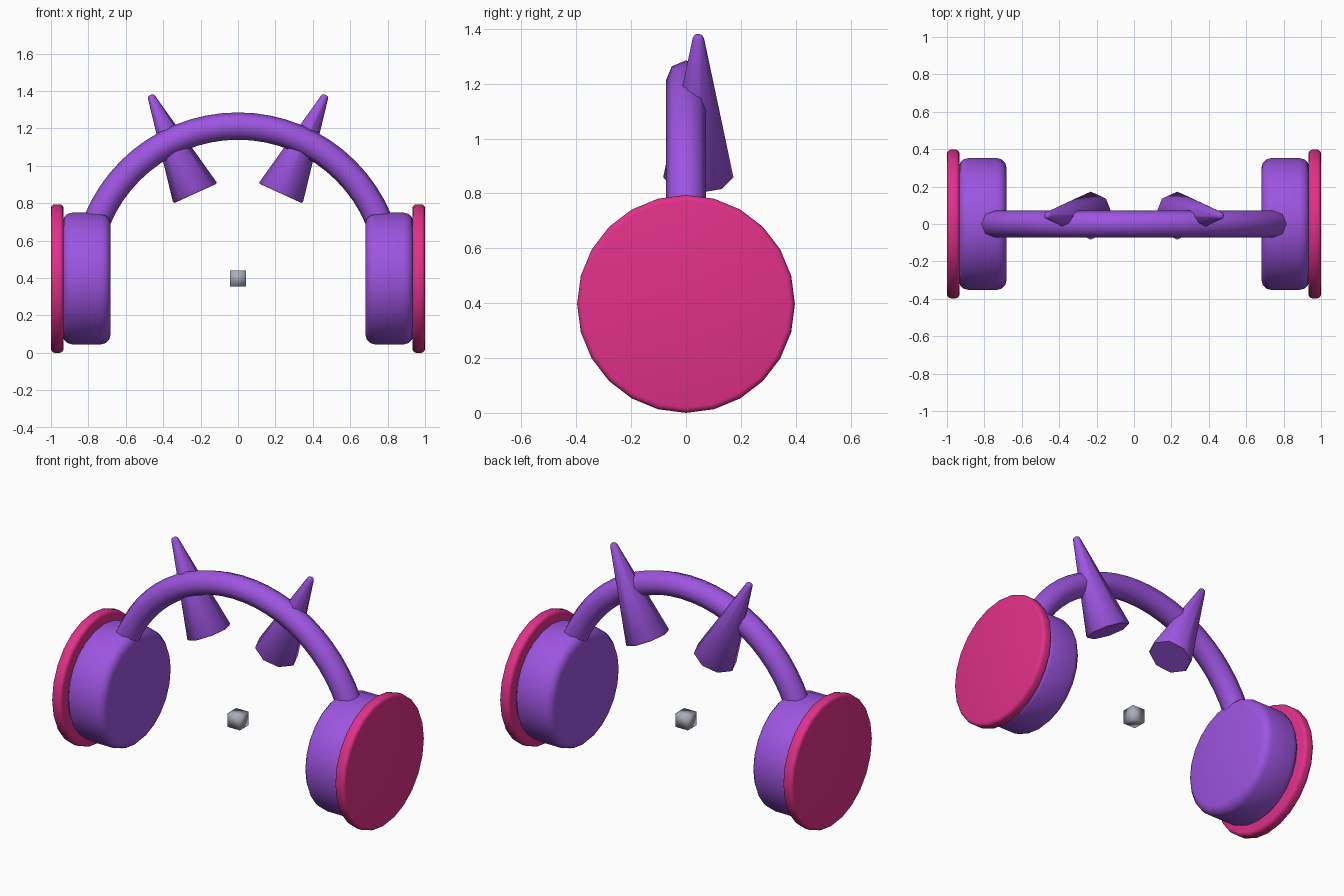
import bpy
import bmesh
import math
from mathutils import Matrix, Vector

cube = bpy.data.objects.get("Cube")
if cube:
    bpy.data.objects.remove(cube, do_unlink=True)


def material(name, rgb):
    mat = bpy.data.materials.new(name)
    mat.use_nodes = True
    mat.diffuse_color = (*rgb, 1)
    mat.node_tree.nodes["Principled BSDF"].inputs["Base Color"].default_value = (*rgb, 1)
    return mat


purple = material("purple", (0.34, 0.09, 0.75))
pink = material("pink", (0.75, 0.03, 0.25))
grey = material("grey", (0.4, 0.42, 0.48))


def finish(bm, name, mat, angle=50):
    bmesh.ops.recalc_face_normals(bm, faces=bm.faces[:])
    mesh = bpy.data.meshes.new(name)
    bm.to_mesh(mesh)
    bm.free()
    mesh.materials.append(mat)
    obj = bpy.data.objects.new(name, mesh)
    bpy.context.collection.objects.link(obj)
    bpy.ops.object.select_all(action="DESELECT")
    obj.select_set(True)
    bpy.context.view_layer.objects.active = obj
    bpy.ops.object.shade_smooth_by_angle(angle=math.radians(angle))
    return obj


def lathe(name, profile, sides, start, axis, mat):
    """Turn (radius, height) points around an axis, closing both ends."""
    bm = bmesh.new()
    place = Matrix.Translation(start) @ Vector(axis).to_track_quat("Z", "Y").to_matrix().to_4x4()
    rings = []
    for r, h in profile:
        turns = [math.tau * i / sides for i in range(sides)]
        rings.append([bm.verts.new(place @ Vector((r * math.cos(a), r * math.sin(a), h)))
                      for a in turns])
    for low, high in zip(rings, rings[1:]):
        for i in range(sides):
            j = (i + 1) % sides
            bm.faces.new((low[i], low[j], high[j], high[i]))
    bm.faces.new(rings[0])
    bm.faces.new(rings[-1])
    return finish(bm, name, mat)


def rounded_disc(radius, depth, bevel):
    """Profile of a cylinder with rounded rims."""
    curve = [(radius - bevel + bevel * math.sin(a), bevel - bevel * math.cos(a))
             for a in (math.radians(30 * k) for k in range(4))]
    return curve + [(r, depth - h) for r, h in reversed(curve)]


CENTRE = Vector((0, 0, 0.397))

for side, s in (("left", 1), ("right", -1)):
    # Ear cushion and the wider outer plate
    lathe(side + "_ear_cup", rounded_disc(0.352, 0.255, 0.05), 24,
          CENTRE + Vector((s * 0.682, 0, 0)), (s, 0, 0), purple)
    lathe(side + "_ear_plate", rounded_disc(0.397, 0.067, 0.02), 24,
          CENTRE + Vector((s * 0.933, 0, 0)), (s, 0, 0), pink)
    # Leaning horn with a blunt tip
    base = Vector((s * 0.228, 0.045, 0.852))
    axis = Vector((s * 0.468, 0.045, 1.378)) - base
    length = axis.length
    lathe(side + "_horn", [(0.122, 0), (0.128, 0.008), (0.021, length - 0.015),
                           (0.016, length - 0.004), (0.008, length)],
          8, base, axis, purple)

# Headband: a ring swept over the top
bm = bmesh.new()
start = math.radians(22.5)
turn = Matrix.Rotation(-start, 4, "Y")
bmesh.ops.create_circle(bm, segments=8, radius=0.073,
                        matrix=Matrix.Translation(CENTRE) @ turn @ Matrix.Translation((0.815, 0, 0)))
bmesh.ops.spin(bm, geom=bm.verts[:] + bm.edges[:], cent=CENTRE, axis=(0, -1, 0),
               angle=math.pi - 2 * start, steps=24)
bmesh.ops.holes_fill(bm, edges=[e for e in bm.edges if e.is_boundary], sides=0)
finish(bm, "headband", purple)

# Small floating block in the middle
bm = bmesh.new()
bmesh.ops.create_cube(bm, size=0.084, matrix=Matrix.Translation(CENTRE))
finish(bm, "centre_block", grey, 180)
